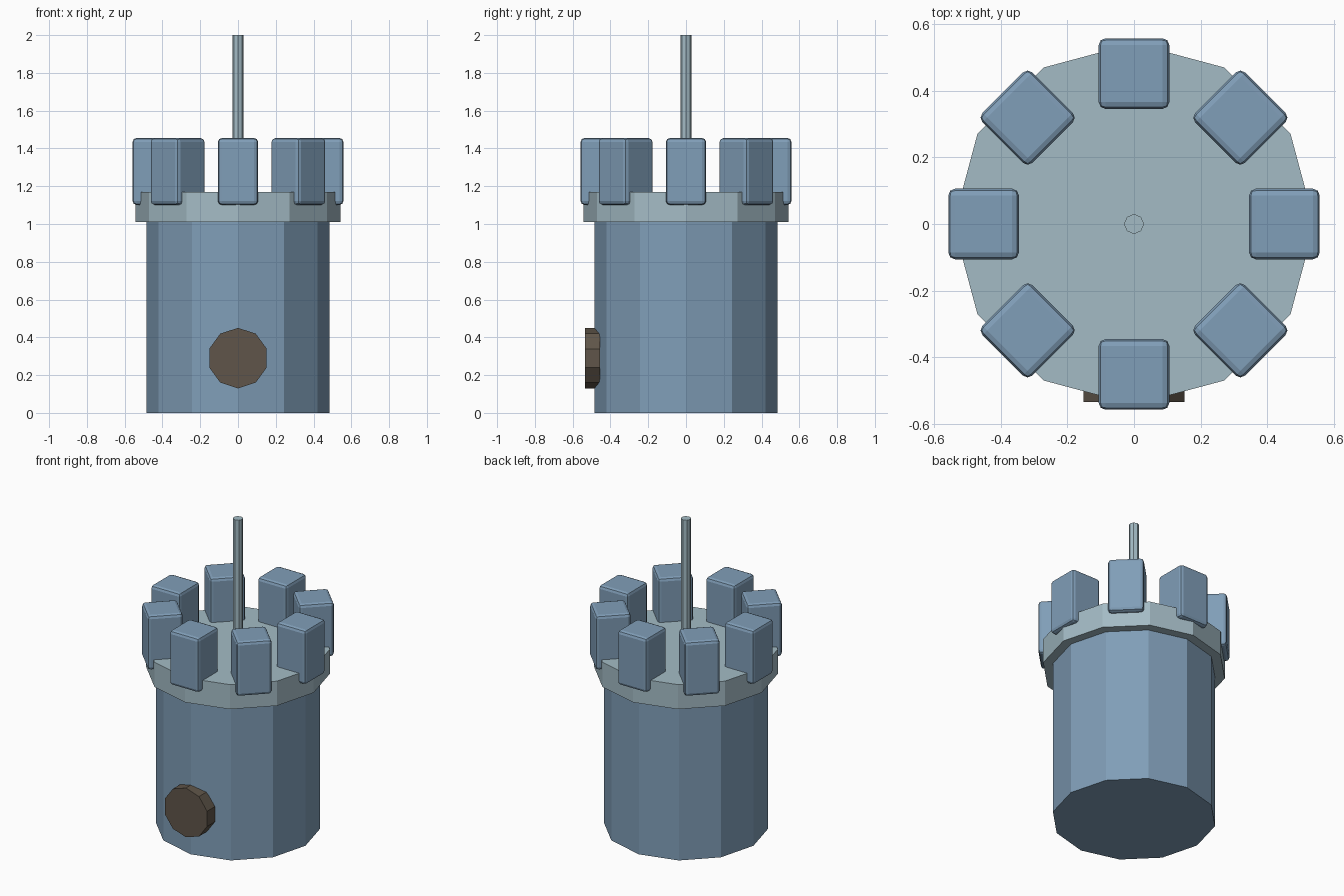
import bpy
from math import pi, sin, cos

default = bpy.data.objects.get("Cube")
if default:
    bpy.data.objects.remove(default, do_unlink=True)


def material(name, rgb):
    mat = bpy.data.materials.new(name)
    mat.use_nodes = True
    color = (*rgb, 1.0)
    mat.diffuse_color = color
    mat.node_tree.nodes["Principled BSDF"].inputs["Base Color"].default_value = color
    return mat


def finish(name, mat):
    obj = bpy.context.object
    obj.name = name
    obj.data.name = name
    obj.data.materials.append(mat)
    return obj


def prism(name, sides, radius, low, high, mat):
    """Upright faceted cylinder between two heights."""
    bpy.ops.mesh.primitive_cylinder_add(
        vertices=sides, radius=radius, depth=high - low,
        location=(0, 0, (low + high) / 2))
    return finish(name, mat)


blue_stone = material("slate blue", (0.216, 0.342, 0.479))
pale_stone = material("pale blue grey", (0.37, 0.50, 0.56))
brown = material("dark brown", (0.115, 0.091, 0.067))

# Tower body, overhanging platform and mast
prism("tower_body", 12, 0.485, 0, 1.01, blue_stone)
prism("platform", 12, 0.543, 1.01, 1.17, pale_stone)
prism("mast", 8, 0.03, 1.15, 2.0, pale_stone)

# Round door plate on the front
bpy.ops.mesh.primitive_cylinder_add(
    vertices=10, radius=0.16, depth=0.08,
    location=(0, -0.495, 0.29), rotation=(pi / 2, 0, 0))
finish("round_door", brown)

# Ring of battlement blocks with softened edges
for i in range(8):
    angle = i * pi / 4
    bpy.ops.mesh.primitive_cube_add(
        size=1, location=(0.452 * cos(angle), 0.452 * sin(angle), 1.278),
        rotation=(0, 0, angle))
    block = finish(f"battlement_{i + 1}", blue_stone)
    block.scale = (0.212, 0.212, 0.354)
    bpy.ops.object.transform_apply(location=False, rotation=False, scale=True)
    bevel = block.modifiers.new("soft_edges", "BEVEL")
    bevel.width = 0.02
    bevel.segments = 2
